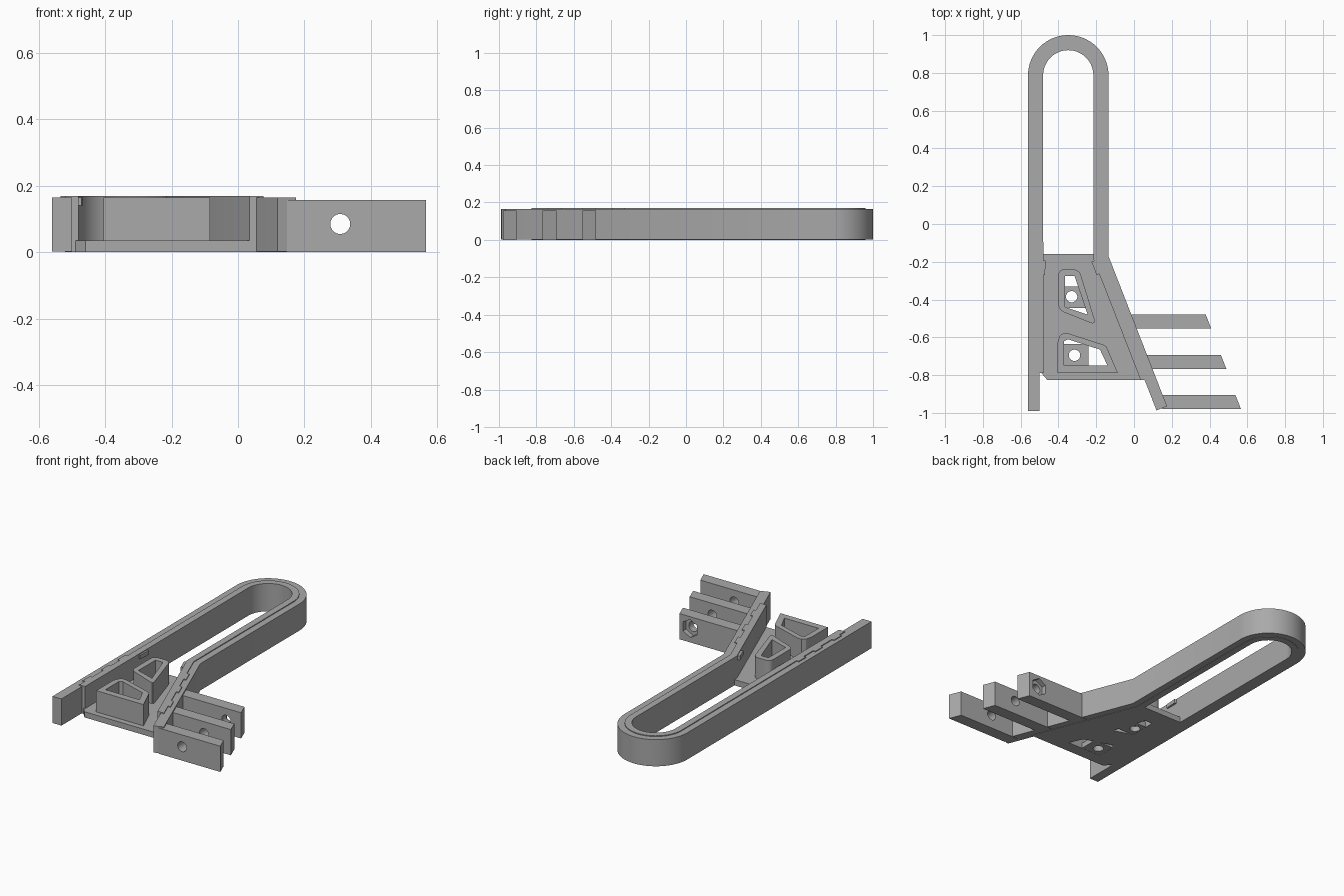
import bpy, bmesh, math
from mathutils import Vector

old = bpy.data.objects.get("Cube")
if old:
    bpy.data.objects.remove(old, do_unlink=True)

grey = bpy.data.materials.new("plain grey")
grey.use_nodes = True
grey.diffuse_color = (0.4, 0.4, 0.4, 1)
grey.node_tree.nodes["Principled BSDF"].inputs["Base Color"].default_value = (0.4, 0.4, 0.4, 1)

SLOPE = 0.39                                   # sideways run of the slanted arm
ALONG = Vector((SLOPE, -1)).normalized()       # direction of the slanted arm
INWARD = Vector((ALONG.y, -ALONG.x))           # towards the inside of the loop


def prism(name, points, z0, z1, bevel=0.0):
    """Extrude an outline upwards, optionally rounding its upright edges."""
    bm = bmesh.new()
    base = bm.faces.new([bm.verts.new((p[0], p[1], z0)) for p in points])
    ext = bmesh.ops.extrude_face_region(bm, geom=[base])
    top = [v for v in ext["geom"] if isinstance(v, bmesh.types.BMVert)]
    bmesh.ops.translate(bm, verts=top, vec=(0, 0, z1 - z0))
    if bevel:
        upright = [e for e in bm.edges if abs(e.verts[0].co.z - e.verts[1].co.z) > 1e-5]
        bmesh.ops.bevel(bm, geom=upright, offset=bevel, segments=5, profile=0.5, affect="EDGES")
    bmesh.ops.recalc_face_normals(bm, faces=bm.faces)
    mesh = bpy.data.meshes.new(name)
    bm.to_mesh(mesh)
    bm.free()
    mesh.materials.append(grey)
    obj = bpy.data.objects.new(name, mesh)
    bpy.context.collection.objects.link(obj)
    return obj


def select(obj):
    bpy.ops.object.select_all(action="DESELECT")
    obj.select_set(True)
    bpy.context.view_layer.objects.active = obj


def cut(obj, cutter):
    """Subtract a cutter and delete it."""
    cutter.hide_render = True
    mod = obj.modifiers.new("cut", "BOOLEAN")
    mod.operation, mod.solver, mod.object = "DIFFERENCE", "EXACT", cutter
    select(obj)
    bpy.ops.object.modifier_apply(modifier=mod.name)
    bpy.data.objects.remove(cutter, do_unlink=True)


def smooth(obj):
    select(obj)
    bpy.ops.object.shade_smooth_by_angle(angle=math.radians(30))


def rod(x, y, z, r, depth, sides=32, sideways=False):
    bpy.ops.mesh.primitive_cylinder_add(
        vertices=sides, radius=r, depth=depth, location=(x, y, z),
        rotation=(math.pi / 2 if sideways else 0, 0, 0))
    obj = bpy.context.object
    obj.data.materials.append(grey)
    return obj


def rect(x0, x1, y0, y1):
    return [(x0, y0), (x1, y0), (x1, y1), (x0, y1)]


def slant_point(d, y):
    """Point on the slanted arm, d in from its outer face, at depth y."""
    start = Vector((-0.135 - d, -0.17 - 0.188 * d))
    return start + ALONG * ((y - start.y) / ALONG.y)


def loop_path(d, left_end, right_end):
    """Line around the loop at inset d, from the left foot to the right one."""
    r = 0.213 - d
    arc = [(-0.348 + r * math.cos(a), 0.787 + r * math.sin(a))
           for a in (math.pi * (1 - i / 32) for i in range(33))]
    return [(-0.56 + d, left_end)] + arc + [(-0.135 - d, -0.17 - 0.188 * d), right_end]


def band(name, d0, d1, left_end, end0, end1, z0, z1):
    obj = prism(name, loop_path(d0, left_end, end0) + loop_path(d1, left_end, end1)[::-1], z0, z1)
    smooth(obj)
    return obj


# Outer loop and the slightly taller lining inside it
tip = Vector((0.175, -0.965))
band("outer_loop", 0, 0.06, -0.99, tip, tip + INWARD * 0.06, 0.002, 0.165)
band("inner_lining", 0.04, 0.08, -0.79,
     slant_point(0.04, -0.825), slant_point(0.08, -0.825), 0, 0.17)

# Teeth of the lining gripping the loop top
for i, y in enumerate((-0.36, -0.52, -0.7)):
    prism(f"left_tooth_{i}", rect(-0.535, -0.515, y - 0.035, y + 0.035), 0.15, 0.17)
    prism(f"right_tooth_{i}", [slant_point(d, y + s) for d, s in
          ((0.025, -0.035), (0.045, -0.035), (0.045, 0.035), (0.025, 0.035))], 0.15, 0.17)

# Small catches on the inner walls
prism("left_catch", [(-0.49, -0.19), (-0.467, -0.195), (-0.472, -0.27), (-0.49, -0.27)], 0.14, 0.165)
prism("right_catch", [slant_point(d, y) for d, y in
      ((0.07, -0.19), (0.095, -0.2), (0.095, -0.27), (0.07, -0.26))], 0.14, 0.165)

# Base plate and its two hollow posts
plate = prism("base_plate", [(-0.49, -0.16), (-0.2, -0.16), slant_point(0.06, -0.24),
              slant_point(0.06, -0.825), (-0.46, -0.825), (-0.49, -0.79)], 0, 0.035)
posts = (
    ("rear",
     [(-0.4, -0.455), (-0.4, -0.24), (-0.29, -0.24), (-0.2, -0.535)], 0.03,
     [(-0.365, -0.44), (-0.365, -0.275), (-0.315, -0.275), (-0.245, -0.48)],
     [(-0.37, -0.445), (-0.37, -0.33), (-0.295, -0.33), (-0.255, -0.445)], (-0.33, -0.385)),
    ("front",
     [(-0.405, -0.79), (-0.405, -0.63), (-0.395, -0.595), (-0.375, -0.577), (-0.345, -0.58),
      (-0.16, -0.64), (-0.145, -0.65), (-0.085, -0.79)], 0,
     [(-0.37, -0.75), (-0.37, -0.62), (-0.35, -0.61), (-0.18, -0.665), (-0.14, -0.75)],
     rect(-0.372, -0.24, -0.752, -0.635), (-0.315, -0.695)),
)
for name, outer, bevel, inner, floor, hole in posts:
    post = prism(name + "_post", outer, 0.03, 0.165, bevel)
    cut(post, prism("cutter", inner, -0.1, 0.3))
    cut(plate, prism("cutter", inner, -0.1, 0.3))
    smooth(post)
    pad = prism(name + "_screw_pad", floor, 0.001, 0.034)
    cut(pad, rod(*hole, 0, 0.03, 0.3))
    smooth(pad)

# Three hinge fins with a shared bolt hole
for name, y, end in (("rear", -0.48, 0.38), ("middle", -0.693, 0.46), ("front", -0.905, 0.537)):
    start = slant_point(0.03, y).x
    run = 0.074 * SLOPE
    fin = prism(name + "_fin", [(start, y), (end, y), (end + run, y - 0.074),
                (start + run, y - 0.074)], 0, 0.157)
    cut(fin, rod(0.308, y, 0.085, 0.03, 0.5, sideways=True))
    if name == "rear":
        # Six-sided nut recess
        cut(fin, rod(0.308, y, 0.085, 0.055, 0.06, sides=6, sideways=True))
    smooth(fin)
